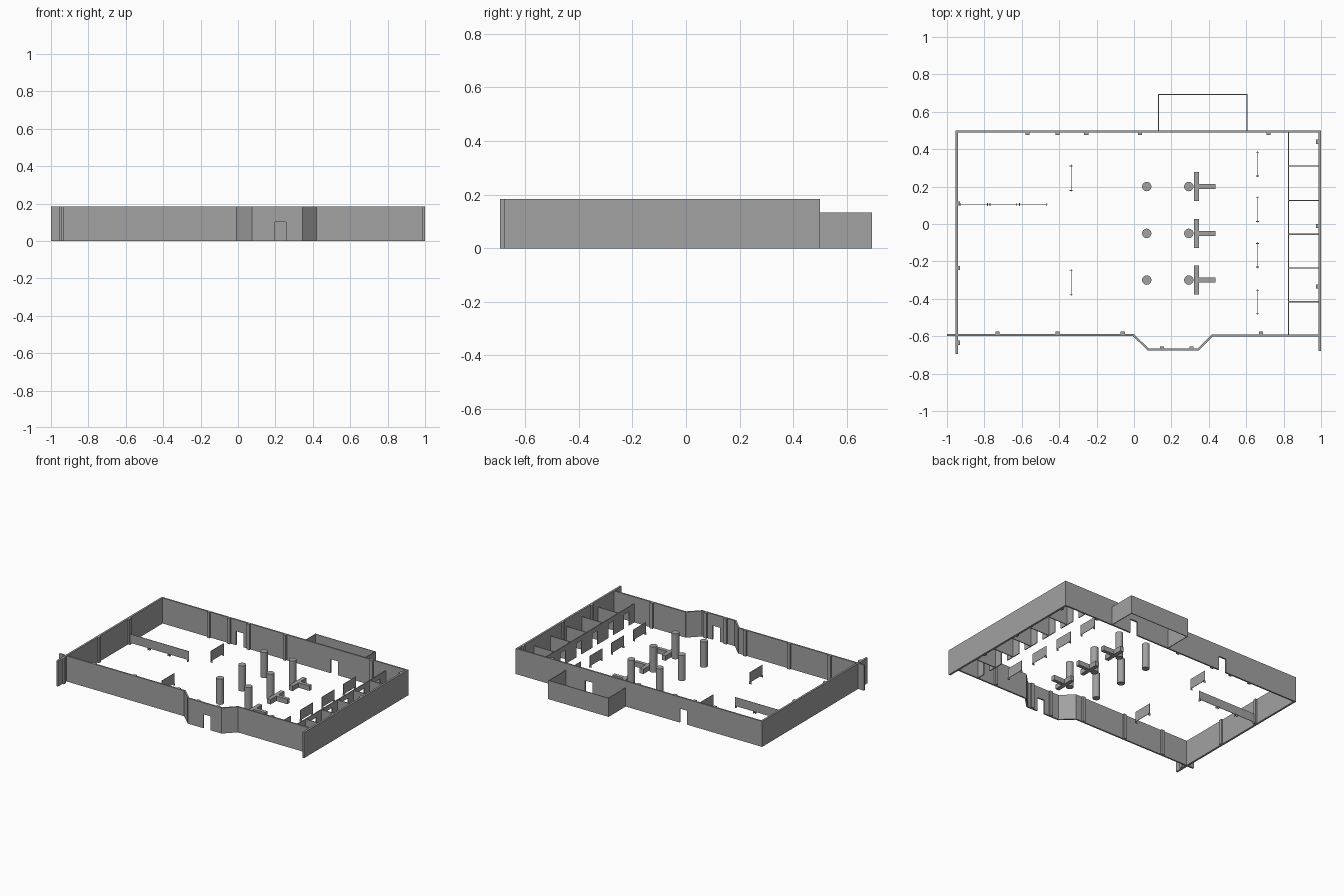
import bpy
import bmesh
from math import pi
from mathutils import Vector, Matrix

if "Cube" in bpy.data.objects:
    bpy.data.objects.remove(bpy.data.objects["Cube"], do_unlink=True)

grey = bpy.data.materials.new("plaster_grey")
grey.use_nodes = True
colour = (0.36, 0.36, 0.36, 1)
grey.diffuse_color = colour
grey.node_tree.nodes["Principled BSDF"].inputs["Base Color"].default_value = colour

WALL_H = 0.183
ROOM_H = 0.134
DOOR_H = 0.1
DOOR_W = 0.058


def finish(name, bm):
    bmesh.ops.recalc_face_normals(bm, faces=bm.faces)
    mesh = bpy.data.meshes.new(name)
    bm.to_mesh(mesh)
    bm.free()
    mesh.materials.append(grey)
    obj = bpy.data.objects.new(name, mesh)
    bpy.context.collection.objects.link(obj)
    return obj


def add_box(bm, x0, x1, y0, y1, z0, z1):
    size = Matrix.Diagonal((x1 - x0, y1 - y0, z1 - z0, 1))
    centre = Matrix.Translation(((x0 + x1) / 2, (y0 + y1) / 2, (z0 + z1) / 2))
    bmesh.ops.create_cube(bm, size=1, matrix=centre @ size)


def add_wall(bm, a, b, thick, height, doors=()):
    """Upright wall from a to b; each door is a distance along the wall."""
    a, b = Vector((*a, 0)), Vector((*b, 0))
    along = (b - a).normalized()
    side = Vector((-along.y, along.x, 0)) * thick
    outline = [(0, 0)]
    for d in sorted(doors):
        lo, hi = d - DOOR_W / 2, d + DOOR_W / 2
        outline += [(lo, 0), (lo, DOOR_H), (hi, DOOR_H), (hi, 0)]
    length = (b - a).length
    outline += [(length, 0), (length, height), (0, height)]
    verts = [bm.verts.new(a + along * s + Vector((0, 0, z)) - side / 2) for s, z in outline]
    face = bm.faces.new(verts)
    ext = bmesh.ops.extrude_face_region(bm, geom=[face])
    moved = [v for v in ext["geom"] if isinstance(v, bmesh.types.BMVert)]
    bmesh.ops.translate(bm, verts=moved, vec=side)


def wall(name, *args, **kw):
    bm = bmesh.new()
    add_wall(bm, *args, **kw)
    return finish(name, bm)


# Outer walls
wall("left_end_wall", (-0.947, -0.695), (-0.947, 0.5), 0.014, WALL_H)
wall("right_end_wall", (0.993, -0.68), (0.993, 0.5), 0.014, WALL_H)
wall("back_wall", (-0.955, 0.495), (1.0, 0.495), 0.011, WALL_H, doors=(0.625, 1.375))

# Front wall with an angled entrance bay
front = [(-1, -0.593), (-0.005, -0.593), (0.078, -0.672),
         (0.342, -0.672), (0.418, -0.596), (0.995, -0.596)]
bm = bmesh.new()
for i, (a, b) in enumerate(zip(front, front[1:])):
    step = (Vector(b) - Vector(a)).normalized() * 0.002
    start = Vector(a) - (step if i else step * 0)
    add_wall(bm, start, Vector(b) + step, 0.011, WALL_H, doors=(0.152,) if i == 2 else ())
finish("front_wall", bm)

# Pilasters against the inner faces of the walls
bm = bmesh.new()
spots = [(x, 0.484, 0) for x in (-0.57, -0.41, -0.255, 0.033, 0.72)]
spots += [(x, -0.583, 0) for x in (-0.73, -0.41, -0.06, 0.68)]
spots += [(x, -0.662, 0) for x in (0.15, 0.307)]
spots += [(-0.936, y, 1) for y in (0.11, -0.235, -0.635)]
spots += [(0.981, y, 1) for y in (0.44, -0.01, -0.335)]
for x, y, turned in spots:
    w, d = (0.007, 0.011) if turned else (0.011, 0.007)
    add_box(bm, x - w, x + w, y - d, y + d, 0, WALL_H)
finish("pilasters", bm)

# Back annex
bm = bmesh.new()
for a, b in [((0.13, 0.5), (0.13, 0.695)), ((0.603, 0.5), (0.603, 0.695)),
             ((0.127, 0.6925), (0.606, 0.6925))]:
    add_wall(bm, a, b, 0.005, ROOM_H)
finish("back_annex", bm)

# Row of small rooms at the right end, one doorway each
dividers = [0.31, 0.126, -0.055, -0.236, -0.416]
limits = [0.49] + dividers + [-0.59]
doorways = [(p + q) / 2 + 0.59 for p, q in zip(limits, limits[1:])]
wall("room_partition", (0.826, -0.59), (0.826, 0.49), 0.006, ROOM_H, doors=doorways)
bm = bmesh.new()
for y in dividers:
    add_wall(bm, (0.826, y), (0.987, y), 0.006, ROOM_H)
finish("room_dividers", bm)

# Round columns
bm = bmesh.new()
for x in (0.068, 0.293):
    for y in (0.2, -0.05, -0.3):
        bmesh.ops.create_cone(bm, cap_ends=True, segments=32, radius1=0.025, radius2=0.025,
                              depth=WALL_H, matrix=Matrix.Translation((x, y, WALL_H / 2)))
columns = finish("columns", bm)
bpy.context.view_layer.objects.active = columns
columns.select_set(True)
bpy.ops.object.shade_smooth_by_angle(angle=pi / 6)

# Low T-shaped counters beside the right-hand columns
for i, y in enumerate((0.2, -0.05, -0.3)):
    bm = bmesh.new()
    add_box(bm, 0.32, 0.348, y - 0.077, y + 0.077, 0, 0.035)
    add_box(bm, 0.348, 0.435, y - 0.013, y + 0.013, 0, 0.035)
    finish(f"counter_{i + 1}", bm)


# Free-standing display panels on small feet
def panel(name, x, y, length, lengthwise_x=False, height=0.085):
    bm = bmesh.new()
    h = length / 2
    parts = [(0, h, 0.0015, 0.012, height)]
    parts += [(s * (h - 0.007), 0.002, 0.008, 0, 0.014) for s in (-1, 1)]
    for off, half, depth, z0, z1 in parts:
        if lengthwise_x:
            add_box(bm, x + off - half, x + off + half, y - depth, y + depth, z0, z1)
        else:
            add_box(bm, x - depth, x + depth, y + off - half, y + off + half, z0, z1)
    finish(name, bm)


for i, y in enumerate((0.245, -0.313)):
    panel(f"left_panel_{i + 1}", -0.336, y, 0.145)
for i, y in enumerate((0.32, 0.077, -0.167, -0.417)):
    panel(f"right_panel_{i + 1}", 0.66, y, 0.14)
for i, x in enumerate((-0.855, -0.698, -0.541)):
    panel(f"long_panel_{i + 1}", x, 0.105, 0.157, True, 0.075)
